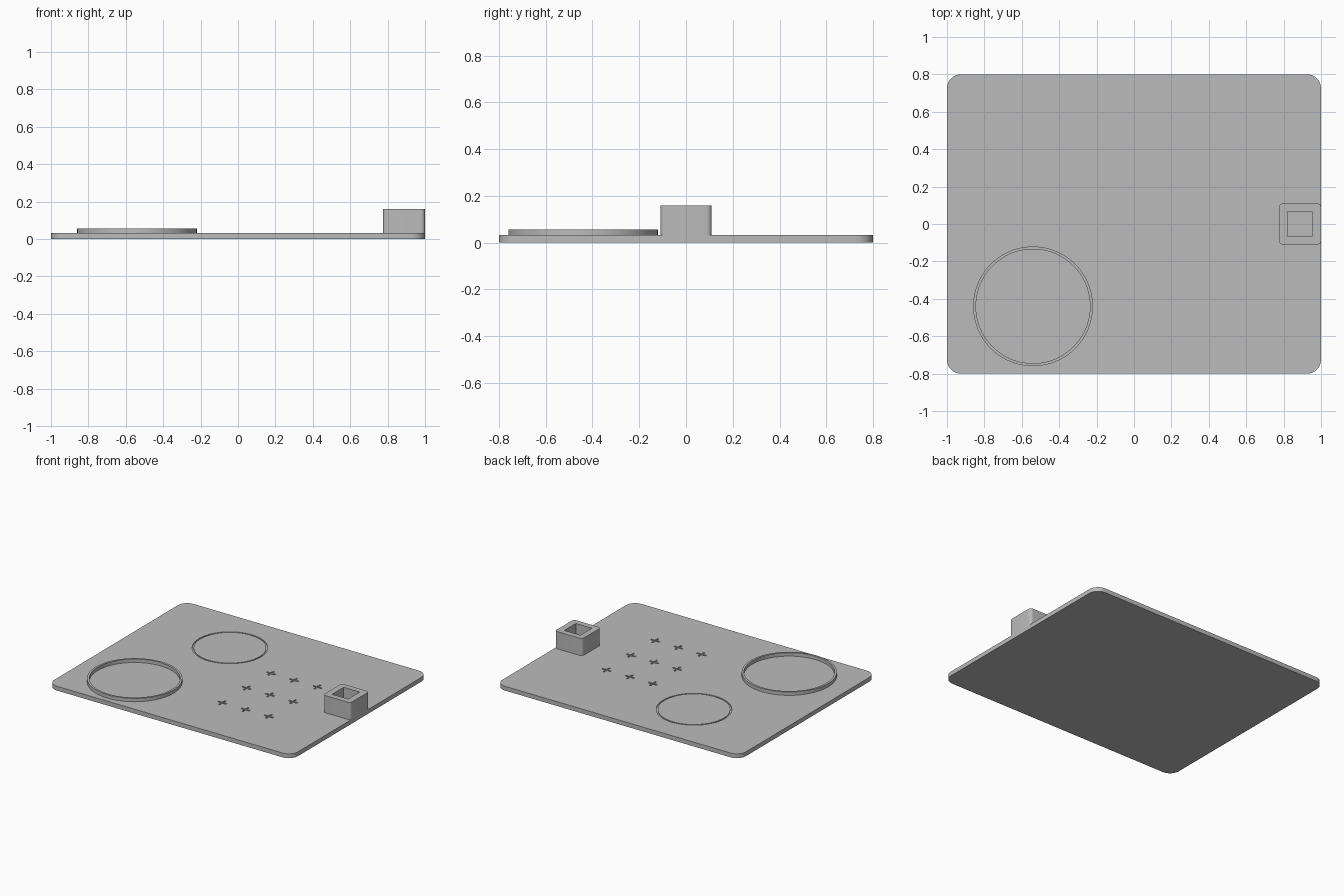
import bpy, bmesh, math

old = bpy.data.objects.get("Cube")
if old:
    bpy.data.objects.remove(old, do_unlink=True)

PLATE_TOP = 0.032
RING_TOP = 0.057
SOCKET_TOP = 0.16
ENGRAVE = 0.006

grey = bpy.data.materials.new("plain grey")
grey.use_nodes = True
colour = (0.5, 0.5, 0.5, 1)
grey.diffuse_color = colour
grey.node_tree.nodes["Principled BSDF"].inputs["Base Color"].default_value = colour


def rounded_rect(cx, cy, w, d, r, steps=8):
    """Outline of a rectangle with rounded corners."""
    points = []
    for i, (sx, sy) in enumerate([(1, 1), (-1, 1), (-1, -1), (1, -1)]):
        for k in range(steps + 1):
            a = math.pi / 2 * (i + k / steps)
            points.append((cx + sx * (w / 2 - r) + r * math.cos(a),
                           cy + sy * (d / 2 - r) + r * math.sin(a)))
    return points


def circle(cx, cy, r, n=96):
    return [(cx + r * math.cos(math.tau * i / n), cy + r * math.sin(math.tau * i / n))
            for i in range(n)]


def plus(cx, cy, arm, half):
    """Outline of a cross with equal arms."""
    quarter = [(arm, -half), (arm, half), (half, half)]
    points = []
    for _ in range(4):
        points += [(cx + x, cy + y) for x, y in quarter]
        quarter = [(-y, x) for x, y in quarter]
    return points


def add_prism(bm, outline, z0, z1):
    low = [bm.verts.new((x, y, z0)) for x, y in outline]
    high = [bm.verts.new((x, y, z1)) for x, y in outline]
    bm.faces.new(low[::-1])
    bm.faces.new(high)
    n = len(outline)
    for i in range(n):
        j = (i + 1) % n
        bm.faces.new((low[i], low[j], high[j], high[i]))


def add_tube(bm, outer, inner, z0, z1):
    """Wall between two outlines with the same number of points."""
    loops = [[bm.verts.new((x, y, z)) for x, y in line]
             for line, z in ((outer, z0), (outer, z1), (inner, z1), (inner, z0))]
    n = len(outer)
    for a, b in zip(loops, loops[1:] + loops[:1]):
        for i in range(n):
            j = (i + 1) % n
            bm.faces.new((a[i], a[j], b[j], b[i]))


def finish(name, bm):
    bmesh.ops.recalc_face_normals(bm, faces=bm.faces)
    mesh = bpy.data.meshes.new(name)
    bm.to_mesh(mesh)
    bm.free()
    mesh.materials.append(grey)
    obj = bpy.data.objects.new(name, mesh)
    bpy.context.collection.objects.link(obj)
    return obj


def smooth(obj):
    bpy.ops.object.select_all(action="DESELECT")
    obj.select_set(True)
    bpy.context.view_layer.objects.active = obj
    bpy.ops.object.shade_smooth_by_angle(angle=math.radians(30))


def cut(target, cutter):
    """Subtract the cutter, then remove it."""
    cutter.hide_render = True
    mod = target.modifiers.new("cut", "BOOLEAN")
    mod.operation = "DIFFERENCE"
    mod.solver = "EXACT"
    mod.object = cutter
    bpy.context.view_layer.objects.active = target
    bpy.ops.object.modifier_apply(modifier=mod.name)
    bpy.data.objects.remove(cutter, do_unlink=True)


# Base plate
bm = bmesh.new()
add_prism(bm, rounded_rect(0, 0, 2, 1.6, 0.075), 0, PLATE_TOP)
plate = finish("base_plate", bm)

# Engraved circle and grid of cross marks
bm = bmesh.new()
floor, above = PLATE_TOP - ENGRAVE, PLATE_TOP + 0.02
add_tube(bm, circle(-0.325, 0.37, 0.254), circle(-0.325, 0.37, 0.244), floor, above)
for col in (-1, 0, 1):
    for row in (-1, 0, 1):
        add_prism(bm, plus(0.325 + 0.19 * col, -0.09 + 0.285 * row, 0.036, 0.006), floor, above)
cut(plate, finish("engraving_cutter", bm))
smooth(plate)

# Raised round rim
bm = bmesh.new()
add_tube(bm, circle(-0.54, -0.44, 0.32), circle(-0.54, -0.44, 0.305), PLATE_TOP - 0.004, RING_TOP)
smooth(finish("round_rim", bm))

# Square socket at the right edge of the plate
bm = bmesh.new()
add_prism(bm, rounded_rect(0.8875, 0, 0.225, 0.22, 0.022), PLATE_TOP - 0.004, SOCKET_TOP)
socket = finish("square_socket", bm)
bm = bmesh.new()
add_prism(bm, [(0.82, -0.068), (0.952, -0.068), (0.952, 0.068), (0.82, 0.068)],
          PLATE_TOP, SOCKET_TOP + 0.05)
cut(socket, finish("socket_cutter", bm))
smooth(socket)
